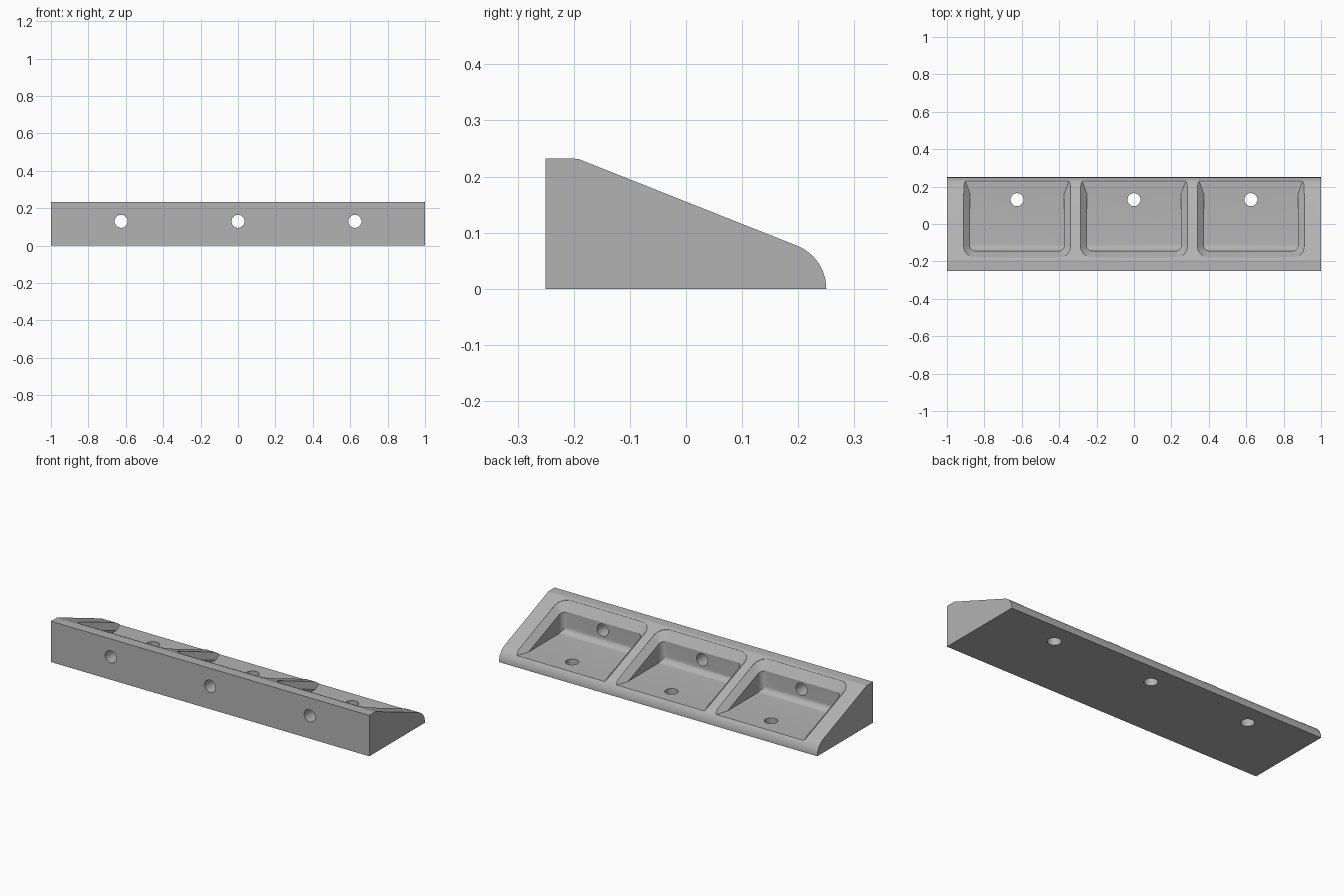
import bpy, bmesh, math
from mathutils import Matrix

if "Cube" in bpy.data.objects:
    bpy.data.objects.remove(bpy.data.objects["Cube"])

FLOOR, FILLET = 0.055, 0.037            # pocket floor height, floor-to-wall fillet
RIM_W, RIM_D = 0.034, 0.037             # bevelled rim width and depth
HOLE_R, HOLE_Z, HOLE_Y = 0.035, 0.13, 0.13
CENTRES = (-0.625, 0.0, 0.625)


def slope(y):
    return 0.077 + 0.39 * (0.2 - y)


def make(name, bm):
    bmesh.ops.recalc_face_normals(bm, faces=bm.faces)
    me = bpy.data.meshes.new(name)
    bm.to_mesh(me)
    bm.free()
    ob = bpy.data.objects.new(name, me)
    bpy.context.collection.objects.link(ob)
    return ob


def loft(name, rings):
    """Closed solid through rings with equal point counts."""
    bm = bmesh.new()
    rows = [[bm.verts.new(p) for p in r] for r in rings]
    n = len(rows[0])
    for a, b in zip(rows, rows[1:]):
        for i in range(n):
            j = (i + 1) % n
            bm.faces.new((a[i], a[j], b[j], b[i]))
    bm.faces.new(rows[0][::-1])
    bm.faces.new(rows[-1])
    return make(name, bm)


def prism(name, profile, x0, x1):
    return loft(name, [[(x, y, z) for y, z in profile] for x in (x0, x1)])


def cylinder(name, loc, axis, length):
    bm = bmesh.new()
    rot = Matrix.Rotation(math.pi / 2, 4, 'X') if axis == 'Y' else Matrix()
    bmesh.ops.create_cone(bm, cap_ends=True, segments=32, radius1=HOLE_R, radius2=HOLE_R,
                          depth=length, matrix=Matrix.Translation(loc) @ rot)
    return make(name, bm)


def boolean(target, tool, operation):
    """Apply a boolean and discard the tool."""
    mod = target.modifiers.new("cut", 'BOOLEAN')
    mod.operation, mod.object, mod.solver = operation, tool, 'EXACT'
    dg = bpy.context.evaluated_depsgraph_get()
    me = bpy.data.meshes.new_from_object(target.evaluated_get(dg))
    target.modifiers.clear()
    target.data = me
    bpy.data.objects.remove(tool)


def outline(cx, half, front, radius):
    """Pocket plan: round front corners, straight sides running out the back."""
    pts = [(cx + half, 0.32)]
    for sx, start in ((1, 0), (-1, -90)):
        for k in range(9):
            a = math.radians(start - k * 90 / 8)
            pts.append((cx + sx * (half - radius) + radius * math.cos(a),
                        front + radius + radius * math.sin(a)))
    pts.append((cx - half, 0.32))
    return pts


# wedge body with rounded nose at the back
R, CY = 0.0826, 0.1674
profile = [(-0.25, 0), (-0.25, 0.232), (-0.2, 0.232), (-0.191, 0.231), (-0.182, 0.2275)]
for k in range(13):
    a = math.radians(68.7 * (1 - k / 12))
    profile.append((CY + R * math.cos(a), R * math.sin(a)))
body = prism("wedge_tray", profile, -1, 1)

for cx in CENTRES:
    # pocket with bevelled rim
    outer = outline(cx, 0.286, -0.178, 0.06)
    inner = outline(cx, 0.286 - RIM_W, -0.178 + RIM_W, 0.03)
    pocket = loft("pocket_cutter", [
        [(x, y, -0.4) for x, y in inner],
        [(x, y, slope(y) - RIM_D) for x, y in inner],
        [(x, y, slope(y)) for x, y in outer],
        [(x, y, slope(y) + 0.2) for x, y in outer]])
    # level floor with a filleted front edge
    fy = -0.178 + RIM_W
    section = [(-0.3, 0.6), (-0.3, FLOOR + FILLET)]
    for k in range(9):
        a = math.radians(180 + k * 90 / 8)
        section.append((fy + FILLET * (1 + math.cos(a)), FLOOR + FILLET * (1 + math.sin(a))))
    section += [(0.4, FLOOR), (0.4, 0.6)]
    boolean(pocket, prism("floor_limit", section, cx - 0.4, cx + 0.4), 'INTERSECT')
    boolean(body, pocket, 'DIFFERENCE')
    # screw holes through the front wall and the floor
    boolean(body, cylinder("wall_hole", (cx, -0.2, HOLE_Z), 'Y', 0.2), 'DIFFERENCE')
    boolean(body, cylinder("floor_hole", (cx, HOLE_Y, 0.02), 'Z', 0.2), 'DIFFERENCE')

# plain grey finish
grey = bpy.data.materials.new("grey")
grey.diffuse_color = (0.45, 0.45, 0.45, 1)
grey.use_nodes = True
grey.node_tree.nodes["Principled BSDF"].inputs["Base Color"].default_value = grey.diffuse_color
body.data.materials.clear()
body.data.materials.append(grey)
for p in body.data.polygons:
    p.material_index = 0

bpy.context.view_layer.objects.active = body
body.select_set(True)
bpy.ops.object.shade_smooth_by_angle(angle=math.radians(30))
